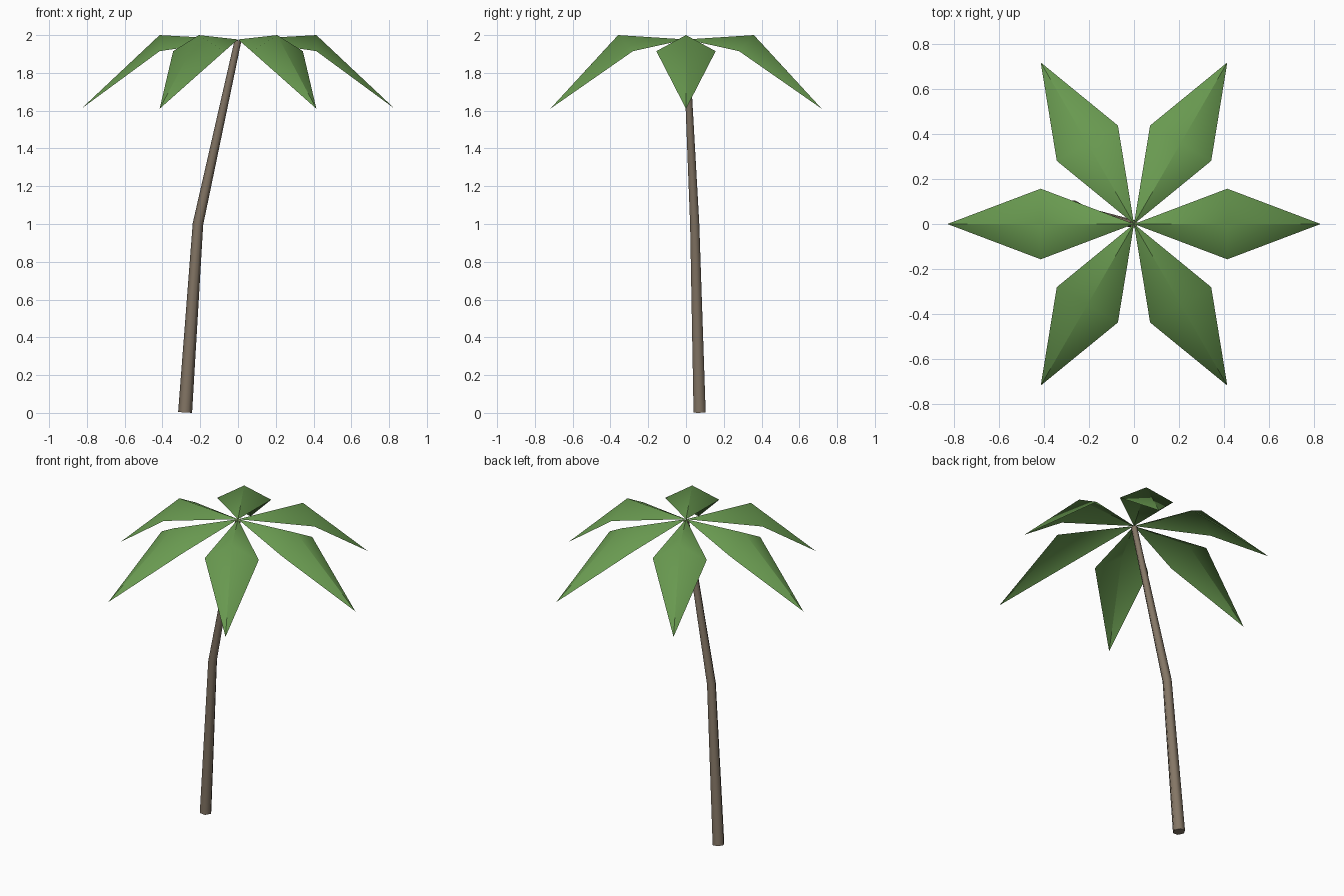
import bpy, math
from mathutils import Vector, Matrix

if "Cube" in bpy.data.objects:
    bpy.data.objects.remove(bpy.data.objects["Cube"])


def material(name, rgb):
    m = bpy.data.materials.new(name)
    m.diffuse_color = (*rgb, 1)
    m.use_nodes = True
    m.node_tree.nodes["Principled BSDF"].inputs["Base Color"].default_value = m.diffuse_color
    return m


def add_mesh(name, verts, faces, mat):
    me = bpy.data.meshes.new(name)
    me.from_pydata(verts, [], faces)
    me.materials.append(mat)
    me.polygons.foreach_set("use_smooth", [True] * len(faces))
    me.update()
    ob = bpy.data.objects.new(name, me)
    bpy.context.collection.objects.link(ob)
    return ob


green = material("leaf green", (0.14, 0.32, 0.08))
brown = material("bark brown", (0.23, 0.18, 0.13))

# Trunk: tapered hexagonal tube bent at the middle
SIDES = 6
path = [Vector((-0.28, 0.072, 0.003)), Vector((-0.212, 0.046, 1.0)), Vector((0, 0, 1.972))]
radii = [0.037, 0.028, 0.018]
verts, faces = [], []
for i, (p, r) in enumerate(zip(path, radii)):
    axis = (path[min(i + 1, 2)] - path[max(i - 1, 0)]).normalized()
    turn = Vector((0, 0, 1)).rotation_difference(axis)
    for k in range(SIDES):
        a = math.tau * k / SIDES
        verts.append(p + turn @ Vector((r * math.cos(a), r * math.sin(a), 0)))
for i in range(2):
    for k in range(SIDES):
        a, b = i * SIDES + k, i * SIDES + (k + 1) % SIDES
        faces.append((a, b, b + SIDES, a + SIDES))
faces.append(tuple(reversed(range(SIDES))))
faces.append(tuple(range(2 * SIDES, 3 * SIDES)))
trunk = add_mesh("trunk", verts, faces, brown)
trunk.data.polygons[-1].use_smooth = False
trunk.data.polygons[-2].use_smooth = False

# Fronds: folded diamonds, halves joined only at the top of the fold
root, ridge, tip = (0, 0, 1.977), (0.415, 0, 2.0), (0.83, 0, 1.61)
left, right = (0.415, 0.157, 1.915), (0.415, -0.157, 1.915)
leaf_verts = [Vector(v) for v in (ridge, root, left, tip, root, right, tip)]
leaf_faces = [(0, 2, 1), (0, 3, 2), (0, 4, 5), (0, 5, 6)]
for n in range(6):
    spin = Matrix.Rotation(math.radians(60 * n), 3, 'Z')
    add_mesh(f"frond_{n + 1}", [spin @ v for v in leaf_verts], leaf_faces, green)
